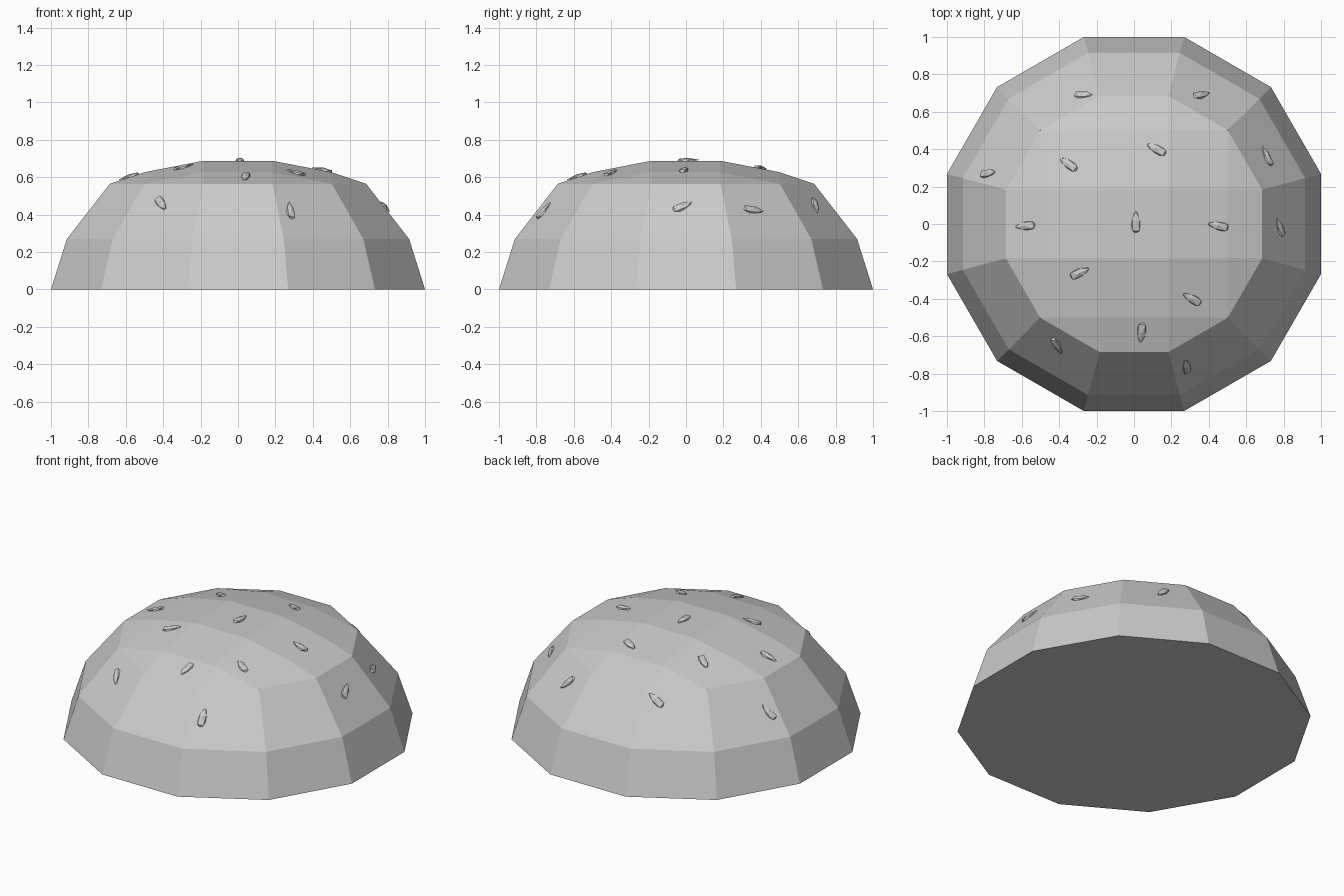
import bpy, bmesh, math
from mathutils import Vector, Matrix
from mathutils.bvhtree import BVHTree

if "Cube" in bpy.data.objects:
    bpy.data.objects.remove(bpy.data.objects["Cube"])

# Bun: stacked twelve-sided rings and a gridded crown, skinned as a convex shell
bm = bmesh.new()
for z, apothem in [(0, 1.0), (0.27, 0.915), (0.565, 0.685)]:
    r = apothem / math.cos(math.radians(15))
    for k in range(12):
        a = math.radians(15 + 30 * k)
        bm.verts.new((r * math.cos(a), r * math.sin(a), z))
for sx in (-1, 1):
    for sy in (-1, 1):
        for x, y, z in [(0.184, 0.184, 0.688), (0.184, 0.5, 0.627), (0.5, 0.184, 0.627)]:
            bm.verts.new((sx * x, sy * y, z))
bmesh.ops.convex_hull(bm, input=bm.verts[:])
bmesh.ops.dissolve_limit(bm, angle_limit=math.radians(2), verts=bm.verts[:], edges=bm.edges[:])
bmesh.ops.recalc_face_normals(bm, faces=bm.faces[:])
tree = BVHTree.FromBMesh(bm)
mesh = bpy.data.meshes.new("bun_top")
bm.to_mesh(mesh)
bm.free()
bpy.context.collection.objects.link(bpy.data.objects.new("bun_top", mesh))

# Seed: faceted teardrop, pointed towards +x
bm = bmesh.new()
bmesh.ops.create_icosphere(bm, subdivisions=1, radius=1)
for v in bm.verts:
    taper = 0.75 - 0.35 * v.co.x
    v.co = Vector((v.co.x * 0.066, v.co.y * 0.034 * taper, v.co.z * 0.019 * taper))
seed_mesh = bmesh.new
seed = bpy.data.meshes.new("seed")
bm.to_mesh(seed)
bm.free()

# Seeds scattered over the crown: x, y, heading in degrees
seeds = [(-0.27, 0.69, 0), (0.36, 0.69, 15), (0.71, 0.36, 115), (-0.78, 0.27, 10),
         (-0.35, 0.32, 145), (0.12, 0.40, 152), (0.01, 0.01, 90), (-0.58, -0.01, 185),
         (0.45, -0.01, 168), (0.78, -0.02, 110), (-0.29, -0.26, 25), (0.31, -0.40, 150),
         (0.04, -0.58, 265), (-0.41, -0.65, -62), (0.28, -0.76, 100)]
for i, (x, y, heading) in enumerate(seeds):
    hit, n, _, _ = tree.ray_cast(Vector((x, y, 2)), Vector((0, 0, -1)))
    a = math.radians(heading)
    # lay the heading onto the sloping surface
    d = Vector((math.cos(a), math.sin(a), 0))
    d.z = -(n.x * d.x + n.y * d.y) / n.z
    d.normalize()
    side = n.cross(d)
    ob = bpy.data.objects.new(f"seed_{i + 1}", seed)
    rot = Matrix((d, side, n)).transposed().to_4x4()
    ob.matrix_world = Matrix.Translation(hit + n * 0.002) @ rot
    bpy.context.collection.objects.link(ob)
